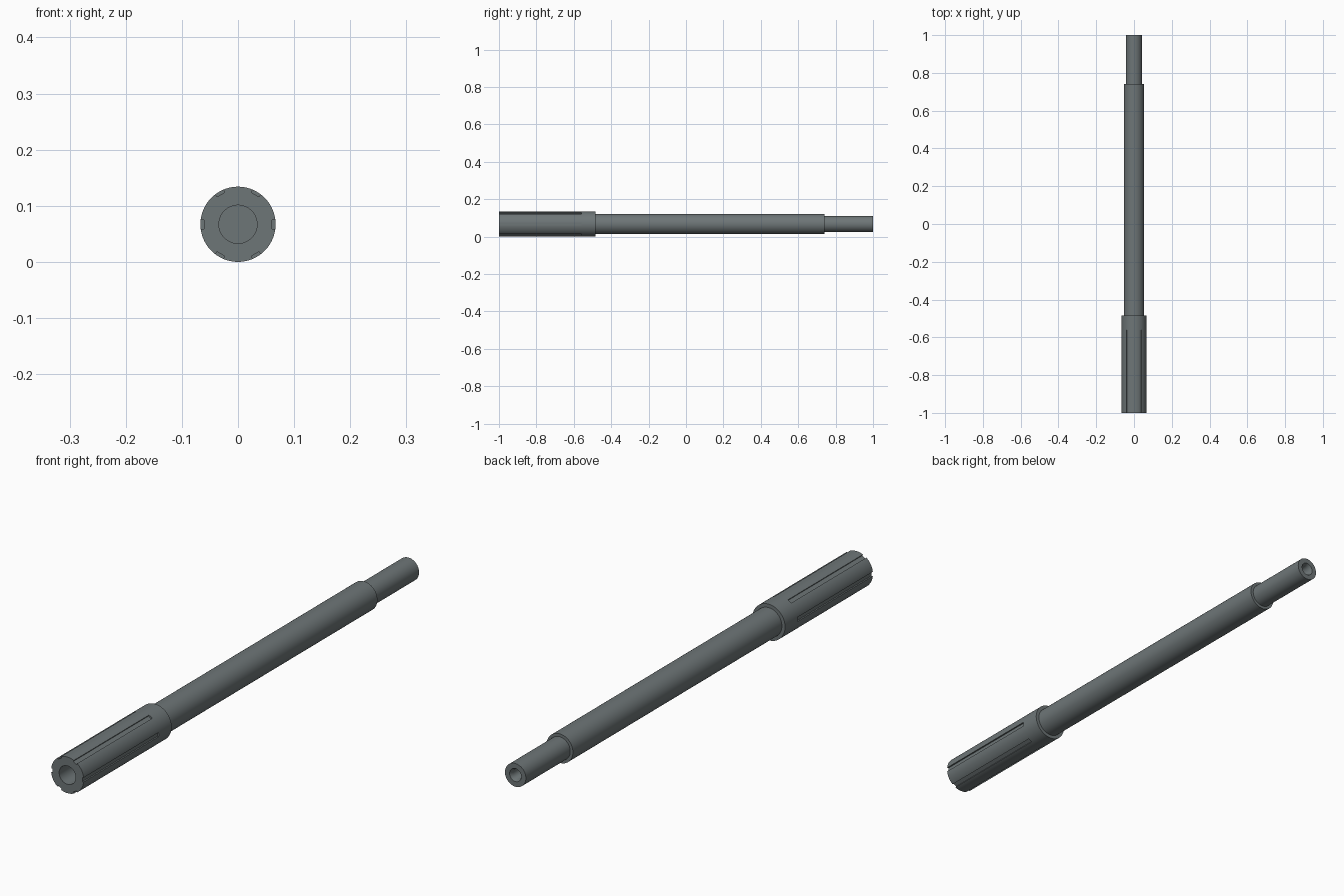
import bpy, bmesh, math
from mathutils import Matrix

if "Cube" in bpy.data.objects:
    bpy.data.objects.remove(bpy.data.objects["Cube"])

R, SEG = 0.067, 96

metal = bpy.data.materials.new("dark_grey_steel")
metal.diffuse_color = (0.155, 0.18, 0.185, 1)
metal.use_nodes = True
metal.node_tree.nodes["Principled BSDF"].inputs["Base Color"].default_value = metal.diffuse_color


def lathe(name, profile):
    """Revolve (y, radius) points around the shaft axis."""
    bm = bmesh.new()
    rings = []
    for y, r in profile:
        if r == 0:
            rings.append([bm.verts.new((0, y, R))])
            continue
        rings.append([bm.verts.new((r * math.cos(a), y, R + r * math.sin(a)))
                      for a in (2 * math.pi * i / SEG for i in range(SEG))])
    for a, b in zip(rings, rings[1:]):
        for i in range(SEG):
            j = (i + 1) % SEG
            if len(a) == 1:
                bm.faces.new((a[0], b[i], b[j]))
            elif len(b) == 1:
                bm.faces.new((a[i], b[0], a[j]))
            else:
                bm.faces.new((a[i], b[i], b[j], a[j]))
    bmesh.ops.recalc_face_normals(bm, faces=bm.faces[:])
    me = bpy.data.meshes.new(name)
    bm.to_mesh(me)
    bm.free()
    ob = bpy.data.objects.new(name, me)
    bpy.context.collection.objects.link(ob)
    me.materials.append(metal)
    return ob


# stepped shaft with a deep front bore and a small countersunk rear hole
shaft = lathe("stepped_shaft", [
    (-0.56, 0), (-0.56, 0.034), (-1, 0.034), (-1, R), (-0.485, R),
    (-0.485, 0.054), (0.74, 0.054), (0.74, 0.043), (1, 0.043),
    (1, 0.024), (0.985, 0.018), (0.87, 0.018), (0.86, 0)])

# six shallow lengthwise slots in the thick end
bm = bmesh.new()
for k in range(6):
    m = (Matrix.Translation((0, -0.81, R)) @ Matrix.Rotation(k * math.pi / 3, 4, 'Y')
         @ Matrix.Translation((R + 0.004, 0, 0)) @ Matrix.Diagonal((0.02, 0.5, 0.016, 1)))
    bmesh.ops.create_cube(bm, size=1, matrix=m)
me = bpy.data.meshes.new("slot_cutter")
bm.to_mesh(me)
bm.free()
me.materials.append(metal)
cutter = bpy.data.objects.new("slot_cutter", me)
cutter.hide_render = True
bpy.context.collection.objects.link(cutter)

bpy.context.view_layer.objects.active = shaft
shaft.select_set(True)
mod = shaft.modifiers.new("slots", 'BOOLEAN')
mod.operation, mod.solver, mod.object = 'DIFFERENCE', 'EXACT', cutter
bpy.ops.object.modifier_apply(modifier=mod.name)
bpy.data.objects.remove(cutter)
bpy.ops.object.shade_smooth_by_angle(angle=math.radians(25))
